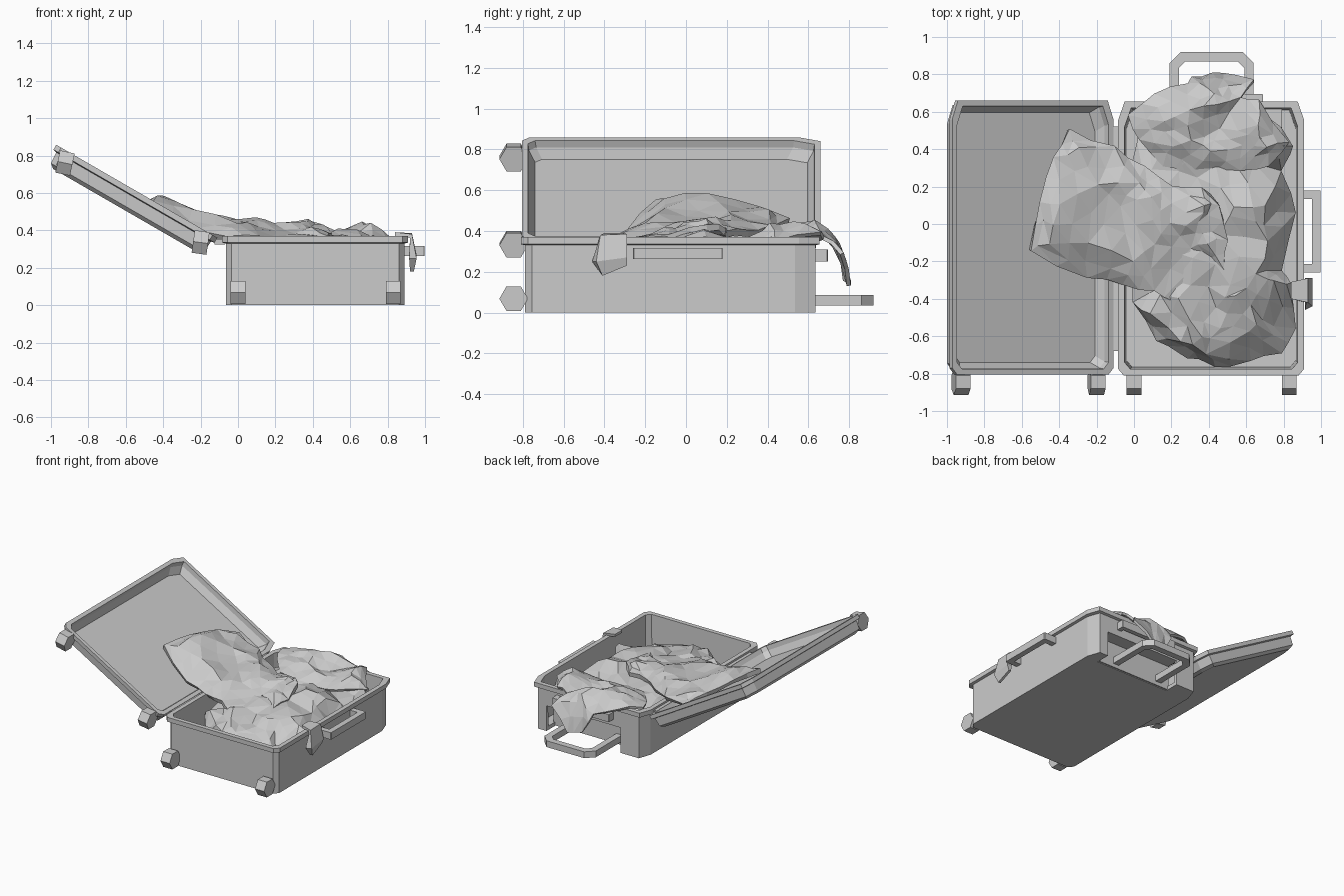
import bpy, bmesh, math, random
from mathutils import Matrix, Vector
from mathutils.geometry import delaunay_2d_cdt

if "Cube" in bpy.data.objects:
    bpy.data.objects.remove(bpy.data.objects["Cube"])

random.seed(4)


def finish(bm, name, matrix=Matrix()):
    bmesh.ops.recalc_face_normals(bm, faces=bm.faces)
    mesh = bpy.data.meshes.new(name)
    bm.to_mesh(mesh)
    bm.free()
    ob = bpy.data.objects.new(name, mesh)
    ob.matrix_world = matrix
    bpy.context.collection.objects.link(ob)
    return ob


def box(name, x0, x1, y0, y1, z0, z1):
    bm = bmesh.new()
    bmesh.ops.create_cube(bm, size=1)
    m = Matrix.Translation(((x0 + x1) / 2, (y0 + y1) / 2, (z0 + z1) / 2))
    bm.transform(m @ Matrix.Diagonal((x1 - x0, y1 - y0, z1 - z0, 1)))
    return finish(bm, name)


def loft(bm, loops, caps=True, closed=False):
    rings = [[bm.verts.new(p) for p in lp] for lp in loops]
    pairs = list(zip(rings, rings[1:])) + ([(rings[-1], rings[0])] if closed else [])
    for a, b in pairs:
        for i in range(len(a)):
            j = (i + 1) % len(a)
            bm.faces.new((a[i], a[j], b[j], b[i]))
    if caps:
        bm.faces.new(rings[0])
        bm.faces.new(rings[-1])


def tray(name, x0, x1, y0, y1, levels, matrix=Matrix()):
    """Chamfered rectangular shell; levels are (z, inset) from underside to inner floor."""
    loops = []
    for z, i in levels:
        a, b, c, d = x0 + i, x1 - i, y0 + i, y1 - i
        loops.append([(x, y, z) for x, y in (
            (a + .035, d), (b - .035, d), (b, d - .1), (b, c + .035),
            (b - .03, c), (a + .03, c), (a, c + .035), (a, d - .1))])
    bm = bmesh.new()
    loft(bm, loops)
    return finish(bm, name, matrix)


def handle(name, length, reach, thick, height, cham, matrix):
    """U-shaped grip, feet on local y = 0, reaching along +y."""
    h, r, t, c, k = length / 2, reach, thick, cham, cham * .6
    outer = [(-h, 0), (-h, r - c), (-h + c, r), (h - c, r), (h, r - c), (h, 0)]
    inner = [(-h + t, 0), (-h + t, r - t - k), (-h + t + k, r - t),
             (h - t - k, r - t), (h - t, r - t - k), (h - t, 0)]
    bm = bmesh.new()
    z = height / 2
    loft(bm, [[(*o, -z), (*o, z), (*i, z), (*i, -z)] for o, i in zip(outer, inner)])
    return finish(bm, name, matrix)


def wheel(name, x, z, tilt=0):
    bm = bmesh.new()
    bmesh.ops.create_cone(bm, cap_ends=True, segments=6, radius1=.07, radius2=.07, depth=.08)
    m = Matrix.Translation((x, -.845, z)) @ Matrix.Rotation(math.radians(90 + tilt), 4, 'Y')
    finish(bm, name, m)


def cloth(name, outline, inner, crumple=.018, thick=.02):
    """Triangulated crumpled sheet from edge points and fold points."""
    pts = outline + inner
    vs, _, fs, orig, _, _ = delaunay_2d_cdt(
        [Vector(p[:2]) for p in pts], [], [list(range(len(outline)))], 1, 1e-5)
    bm = bmesh.new()
    verts = [bm.verts.new((v.x, v.y, pts[o[0]][2] if o else .35)) for v, o in zip(vs, orig)]
    for f in fs:
        bm.faces.new([verts[i] for i in f])
    old = set(bm.verts)
    bmesh.ops.subdivide_edges(bm, edges=bm.edges[:], cuts=1, use_grid_fill=True)
    for v in bm.verts:
        if v not in old:
            v.co += Vector([random.uniform(-crumple, crumple) for _ in range(3)])
    bmesh.ops.triangulate(bm, faces=bm.faces[:])
    ob = finish(bm, name)
    if sum(p.normal.z for p in ob.data.polygons) < 0:
        ob.data.flip_normals()
    mod = ob.modifiers.new("thickness", 'SOLIDIFY')
    mod.thickness = thick
    mod.offset = -1
    return ob


# Case halves
base = tray("case_base", -.085, .91, -.81, .655,
            [(0, .02), (.33, .02), (.335, 0), (.37, 0), (.37, .035), (.03, .045)])
hinge_m = Matrix.Translation((-.11, 0, .36)) @ Matrix.Rotation(math.radians(30), 4, 'Y')
tray("case_lid", -.995, 0, -.805, .66,
     [(-.12, .05), (-.10, .025), (-.035, .02), (-.03, 0), (0, 0), (0, .03), (-.035, .035), (-.085, .065)],
     hinge_m)
box("hinge_strip", -.125, -.07, -.68, .52, .325, .355)

# Recess for the pull handle in the back wall
cutter = box("recess_cutter", .13, .78, .52, .8, -.1, .2)
cutter.hide_render = True
cutter.hide_viewport = True
cutter.display_type = 'WIRE'
cut = base.modifiers.new("recess", 'BOOLEAN')
cut.operation = 'DIFFERENCE'
cut.object = cutter
cut.solver = 'EXACT'
box("recess_back", .12, .79, .51, .53, .005, .21)
box("recess_top", .12, .79, .51, .63, .2, .215)

# Handles
handle("pull_handle", .45, .4, .05, .05, .06, Matrix.Translation((.415, .52, .06)))
handle("side_handle", .44, .11, .045, .055, .004,
       Matrix.Translation((.888, -.04, .29)) @ Matrix.Rotation(-math.pi / 2, 4, 'Z'))
handle("top_handle", .5, .065, .035, .06, .004, Matrix.Translation((.44, .63, .28)))

# Wheels
for n, (x, z, tilt) in enumerate([(0, .068, 0), (.83, .068, 0), (-.2, .335, 8), (-.925, .76, 12)]):
    wheel(f"wheel_{n + 1}", x, z, tilt)

# Pile of clothes in the base
cloth("clothes_pile",
      [(.86, .43, .3), (.8, .3, .22), (.85, .05, .12), (.8, -.25, .15), (.85, -.3, .3),
       (.85, -.57, .1), (.78, -.68, .1), (.62, -.74, .12), (.42, -.75, .12), (.28, -.72, .15),
       (.12, -.61, .2), (-.02, -.42, .25), (-.03, 0, .3), (-.03, .3, .3), (.03, .55, .3),
       (.4, .59, .32), (.7, .59, .32)],
      [(.7, .1, .38), (.72, .42, .41), (.66, .53, .42), (.72, -.1, .34), (.65, -.28, .37),
       (.55, .1, .40), (.45, -.05, .38), (.35, .25, .35), (.2, .4, .37), (.5, .35, .33),
       (.55, -.4, .35), (.4, -.35, .33), (.45, -.55, .32), (.3, -.5, .35), (.2, -.3, .36),
       (.15, 0, .37), (.1, .3, .37), (.6, -.57, .28), (.4, -.68, .28), (.68, -.5, .25),
       (.25, -.62, .3), (.1, -.48, .33), (.75, -.32, .33)])

# Shirt draped onto the lid
cloth("draped_shirt",
      [(-.34, .5, .46), (-.1, .41, .42), (.05, .3, .4), (.2, .2, .4), (.35, .2, .42),
       (.45, .1, .43), (.5, -.08, .39), (.49, -.25, .36), (.3, -.12, .37), (.24, -.43, .34),
       (.1, -.36, .37), (-.05, -.33, .38), (-.25, -.28, .41), (-.56, -.15, .55),
       (-.5, .12, .55), (-.42, .36, .51)],
      [(-.3, .4, .51), (-.4, .1, .58), (-.45, -.1, .57), (-.2, .2, .5), (-.25, -.1, .51),
       (-.08, .1, .44), (0, -.2, .45), (.1, .15, .46), (.2, 0, .45), (.1, -.1, .43),
       (.35, 0, .43), (.02, .22, .46), (.38, .1, .45), (.4, -.1, .41)], .012, .035)

# Shirt hanging over the back edge
cloth("hanging_shirt",
      [(-.03, .58, .39), (.1, .69, .38), (.28, .76, .32), (.35, .8, .17), (.47, .82, .13),
       (.64, .78, .3), (.56, .68, .38), (.67, .66, .4), (.84, .43, .36), (.73, .32, .36),
       (.57, .28, .34), (.3, .28, .34), (.15, .32, .36), (.02, .45, .37)],
      [(.15, .55, .43), (.3, .62, .45), (.45, .65, .44), (.4, .73, .37), (.5, .73, .35),
       (.66, .52, .45), (.7, .42, .43), (.45, .5, .36), (.3, .45, .41), (.57, .42, .39),
       (.2, .42, .41), (.42, .38, .4)], .012)

# Cuff hanging over the right edge
bm = bmesh.new()
loft(bm, [[(.84, -.40, .37), (.84, -.31, .37), (.84, -.31, .39), (.84, -.40, .39)],
          [(.92, -.42, .36), (.92, -.30, .36), (.93, -.29, .385), (.93, -.42, .38)],
          [(.915, -.46, .25), (.915, -.29, .27), (.955, -.29, .27), (.955, -.44, .25)],
          [(.92, -.41, .18), (.92, -.29, .23), (.94, -.29, .23), (.94, -.41, .18)]])
finish(bm, "hanging_cuff")
